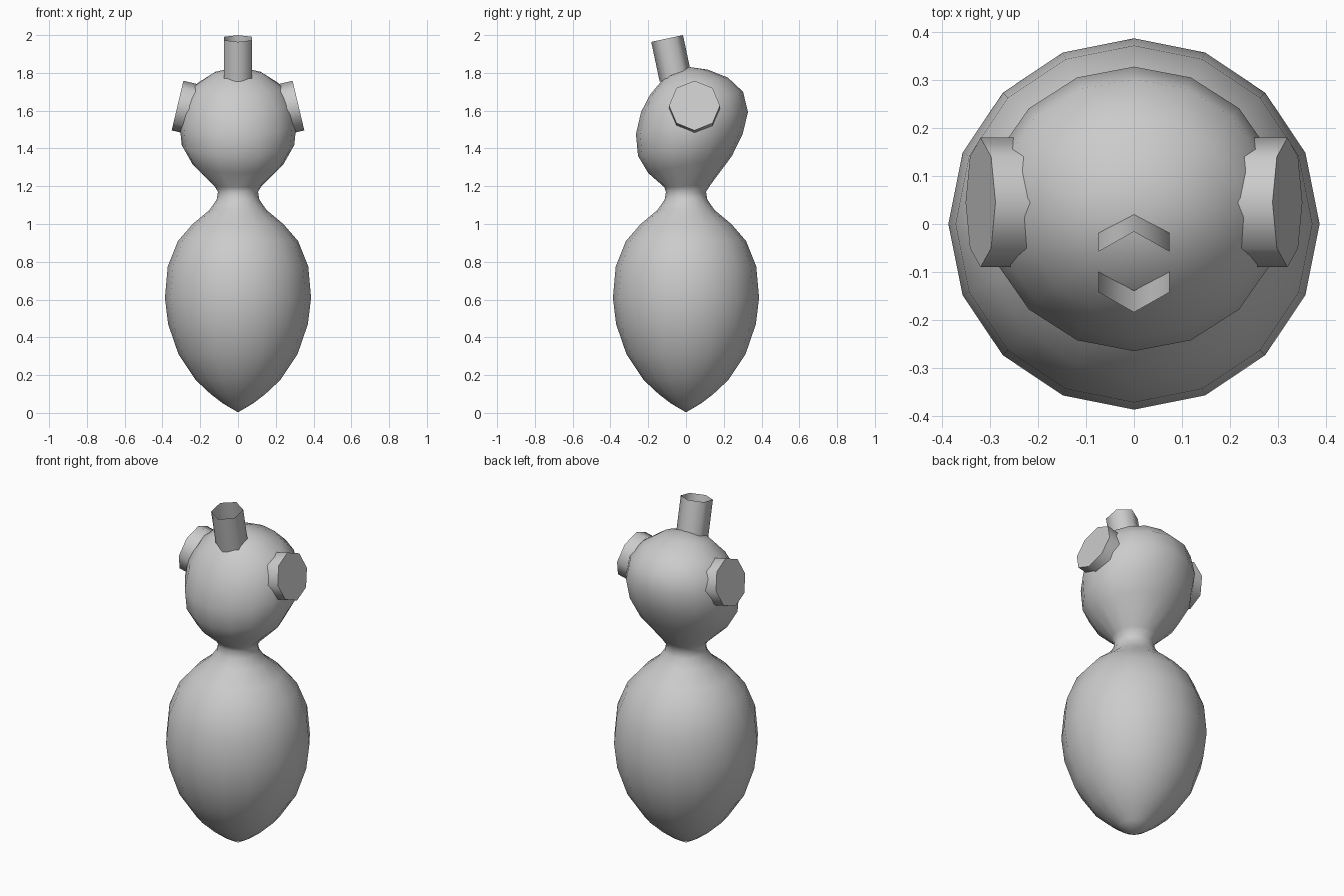
import bpy, bmesh
from math import cos, sin, pi, radians
from mathutils import Vector, Matrix

if "Cube" in bpy.data.objects:
    bpy.data.objects.remove(bpy.data.objects["Cube"])


def finish(name, bm, angle=50):
    bmesh.ops.recalc_face_normals(bm, faces=bm.faces)
    me = bpy.data.meshes.new(name)
    bm.to_mesh(me)
    bm.free()
    ob = bpy.data.objects.new(name, me)
    bpy.context.collection.objects.link(ob)
    bpy.ops.object.select_all(action='DESELECT')
    ob.select_set(True)
    bpy.context.view_layer.objects.active = ob
    bpy.ops.object.shade_smooth_by_angle(angle=radians(angle))
    return ob


def bridge(bm, a, b):
    n = len(a)
    for i in range(n):
        bm.faces.new((a[i], a[(i + 1) % n], b[(i + 1) % n], b[i]))


# Body, neck and head: one 16-sided loft.
# Ring = half width in x, front point (y, z), back point (y, z)
body = [(0.08, 0.05), (0.145, 0.10), (0.225, 0.175), (0.315, 0.31), (0.37, 0.47),
        (0.387, 0.61), (0.372, 0.775), (0.318, 0.91), (0.24, 1.0), (0.15, 1.075),
        (0.113, 1.13), (0.106, 1.17)]
rings = [(r, -r, z, r, z) for r, z in body]
rings += [(0.125, -0.115, 1.195, 0.13, 1.208),
          (0.24, -0.20, 1.27, 0.243, 1.36),
          (0.298, -0.254, 1.36, 0.30, 1.476),
          (0.31, -0.265, 1.476, 0.328, 1.593),
          (0.29, -0.238, 1.593, 0.302, 1.70),
          (0.23, -0.19, 1.685, 0.222, 1.775),
          (0.13, -0.11, 1.78, 0.116, 1.817)]
N = 16
bm = bmesh.new()
loops = []
for rx, y0, z0, y1, z1 in rings:
    loop = []
    for i in range(N):
        a = 2 * pi * i / N
        t = (1 - cos(a)) / 2
        loop.append(bm.verts.new((rx * sin(a), y0 + (y1 - y0) * t, z0 + (z1 - z0) * t)))
    loops.append(loop)
for a, b in zip(loops, loops[1:]):
    bridge(bm, a, b)
for loop, pole in ((loops[0], (0, 0, 0.003)), (loops[-1], (0, 0.01, 1.832))):
    p = bm.verts.new(pole)
    for i in range(N):
        bm.faces.new((loop[i], loop[(i + 1) % N], p))
finish("body_and_head", bm)


def tube(name, tip, axis, side, radius, depth, sides, cap):
    """Straight tube running back from its tip, open at the base."""
    axis = Vector(axis).normalized()
    u = Vector(side)
    u = (u - axis * u.dot(axis)).normalized()
    v = axis.cross(u)
    bm = bmesh.new()
    ends = []
    for d in (0, depth):
        c = Vector(tip) - axis * d
        ends.append([bm.verts.new(c + radius * (u * cos(2 * pi * i / sides) + v * sin(2 * pi * i / sides)))
                     for i in range(sides)])
    bridge(bm, ends[0], ends[1])
    if cap:
        bm.faces.new(ends[0])
    return finish(name, bm, 62)


# Round ears: shallow octagonal cups tilted upward
for s, label in ((-1, "left"), (1, "right")):
    tube(label + "_ear", (s * 0.32, 0.045, 1.627), (s * 0.97, 0, 0.23),
         (0, 0, 1), 0.135, 0.085, 8, True)

# Open hexagonal stalk on the crown, leaning forward
tube("crown_stalk", (0, -0.1, 1.982), (0, -sin(radians(12)), cos(radians(12))),
     (0, 1, 0), 0.086, 0.215, 6, False)
